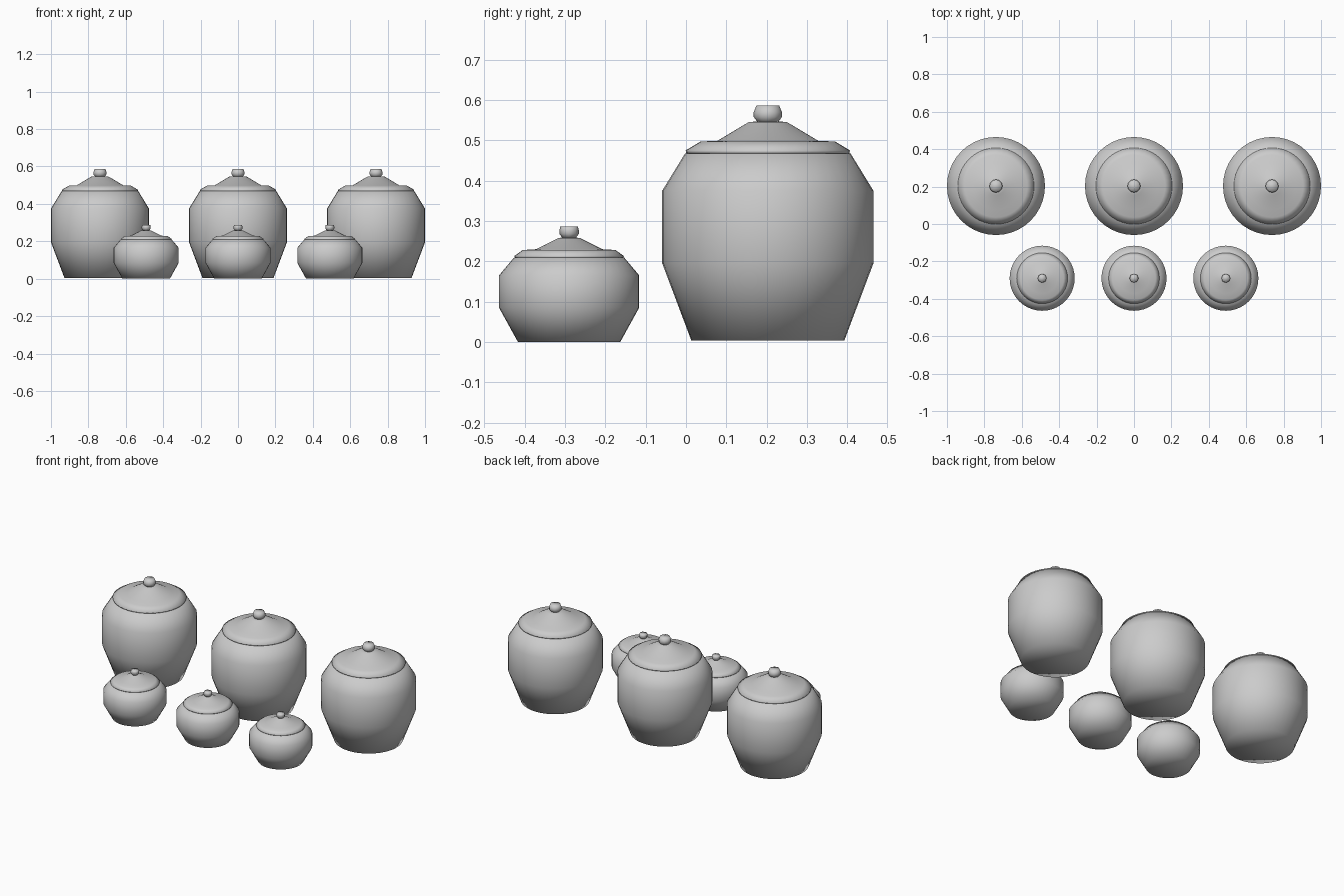
import bpy, bmesh
from math import cos, sin, tau

cube = bpy.data.objects.get("Cube")
if cube:
    bpy.data.objects.remove(cube, do_unlink=True)

clay = bpy.data.materials.new("grey_clay")
clay.use_nodes = True
clay.diffuse_color = (0.6, 0.6, 0.6, 1)
clay.node_tree.nodes["Principled BSDF"].inputs["Base Color"].default_value = (0.6, 0.6, 0.6, 1)


def lathe(name, profile, sides):
    """Turn (radius, height) points into a closed, smooth shaded mesh."""
    bm = bmesh.new()
    rings = [[bm.verts.new((r * cos(tau * i / sides), r * sin(tau * i / sides), z))
              for i in range(sides)] for r, z in profile]
    for low, high in zip(rings, rings[1:]):
        for i in range(sides):
            j = (i + 1) % sides
            bm.faces.new((low[i], low[j], high[j], high[i]))
    bm.faces.new(rings[0][::-1])
    bm.faces.new(rings[-1])
    for face in bm.faces:
        face.smooth = True
    mesh = bpy.data.meshes.new(name)
    bm.to_mesh(mesh)
    bm.free()
    mesh.materials.append(clay)
    return mesh


def jar_row(size, parts, spacing, y):
    """Place three copies of a jar side by side."""
    meshes = [(part, lathe(f"{size}_{part}", profile, sides))
              for part, profile, sides in parts]
    for side, step in (("right", -1), ("middle", 0), ("left", 1)):
        for part, mesh in meshes:
            obj = bpy.data.objects.new(f"{size}_jar_{part}_{side}", mesh)
            obj.location = (step * spacing, y, 0)
            bpy.context.collection.objects.link(obj)


# Tall storage jars at the back
jar_row("large", [
    ("body", [(0.19, 0.004), (0.262, 0.195), (0.262, 0.375), (0.205, 0.468)], 40),
    ("lid", [(0.202, 0.467), (0.204, 0.475), (0.167, 0.497), (0.125, 0.499), (0.048, 0.545),
             (0.02, 0.548)], 40),
    ("knob", [(0.024, 0.543), (0.035, 0.558), (0.035, 0.57), (0.028, 0.587)], 12),
], 0.738, 0.203)

# Squat jars at the front
jar_row("small", [
    ("body", [(0.127, 0), (0.174, 0.085), (0.174, 0.165), (0.137, 0.209)], 40),
    ("lid", [(0.134, 0.208), (0.136, 0.213), (0.115, 0.228), (0.082, 0.23), (0.026, 0.258),
             (0.014, 0.259)], 40),
    ("knob", [(0.016, 0.257), (0.024, 0.268), (0.024, 0.277), (0.022, 0.286)], 8),
], 0.491, -0.29)
